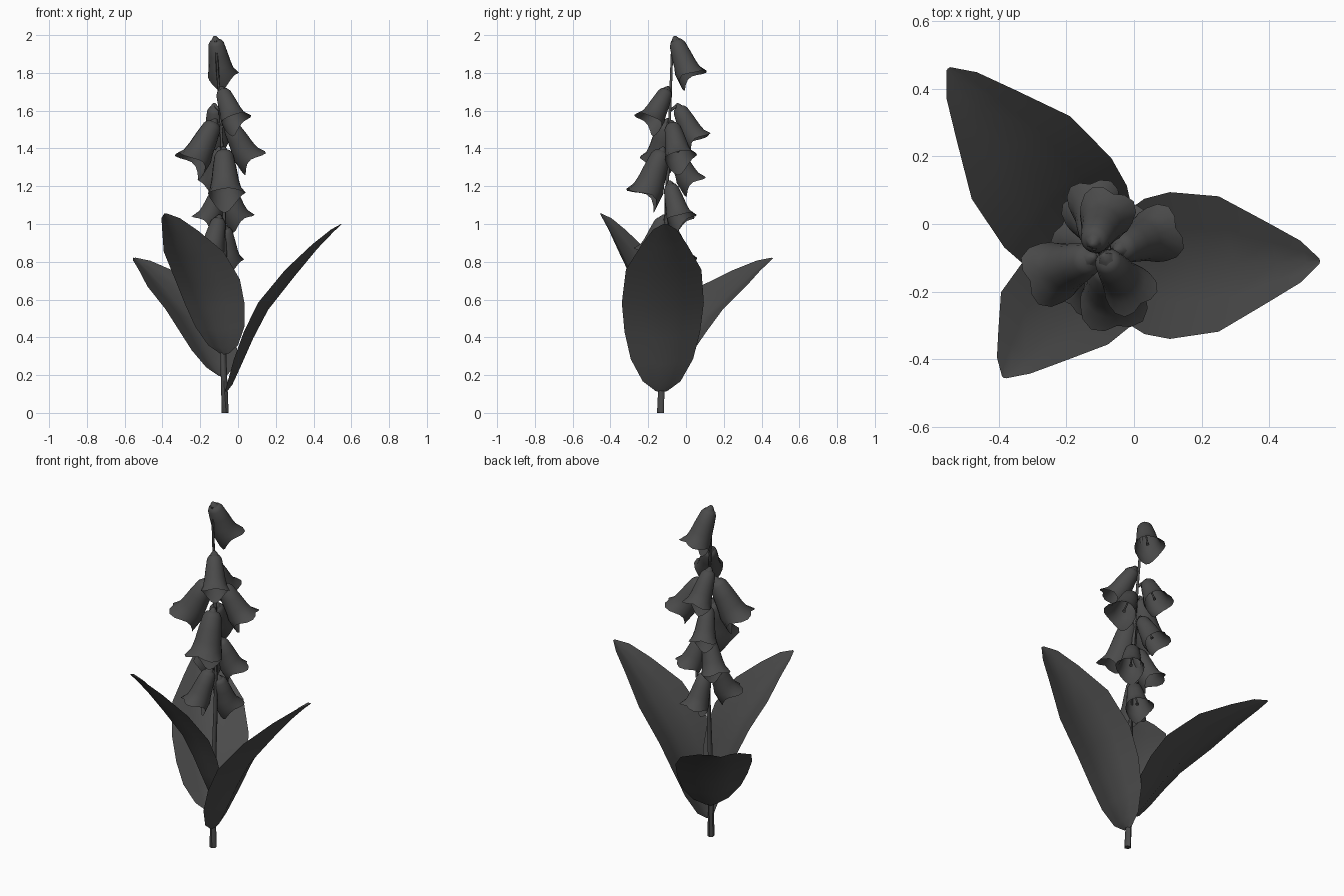
import bpy, math
from mathutils import Vector

cube = bpy.data.objects.get("Cube")
if cube:
    bpy.data.objects.remove(cube, do_unlink=True)

grey = bpy.data.materials.new("dark_grey")
grey.use_nodes = True
grey.diffuse_color = (0.07, 0.07, 0.07, 1)
grey.node_tree.nodes["Principled BSDF"].inputs["Base Color"].default_value = grey.diffuse_color


def add_mesh(name, verts, faces, smooth=60):
    mesh = bpy.data.meshes.new(name)
    mesh.from_pydata(verts, [], faces)
    mesh.materials.append(grey)
    obj = bpy.data.objects.new(name, mesh)
    bpy.context.collection.objects.link(obj)
    bpy.ops.object.select_all(action='DESELECT')
    obj.select_set(True)
    bpy.context.view_layer.objects.active = obj
    bpy.ops.object.shade_smooth_by_angle(angle=math.radians(smooth))
    return obj


def skin(rings, sides, capped=False):
    """Join equal rings of points with quads."""
    verts = [p for ring in rings for p in ring]
    faces = []
    for i in range(len(rings) - 1):
        for j in range(sides):
            k = (j + 1) % sides
            faces.append((i * sides + j, i * sides + k,
                          (i + 1) * sides + k, (i + 1) * sides + j))
    if capped:
        faces.append(tuple(reversed(range(sides))))
        faces.append(tuple(range(len(verts) - sides, len(verts))))
    return verts, faces


def tube(name, points, radii, sides=6):
    rings = []
    for i, p in enumerate(points):
        d = points[min(i + 1, len(points) - 1)] - points[max(i - 1, 0)]
        turn = d.to_track_quat('Z', 'Y')
        rings.append([p + turn @ Vector((radii[i] * math.cos(a), radii[i] * math.sin(a), 0))
                      for a in (math.tau * j / sides for j in range(sides))])
    return add_mesh(name, *skin(rings, sides, True))


# Stem, leaning slightly back and to the side
STEM = [Vector(p) for p in ((-.068, -.135, 0), (-.078, -.125, .3), (-.07, -.11, .8),
                            (-.075, -.1, 1.2), (-.095, -.085, 1.6), (-.118, -.072, 1.97))]
tube("stem", STEM, (.019, .016, .012, .01, .008, .007))


def stem_at(z):
    for a, b in zip(STEM, STEM[1:]):
        if z <= b.z:
            return a.lerp(b, (z - a.z) / (b.z - a.z))
    return STEM[-1].copy()


# Leaves: (reach, rise, half width) along the midrib, as fractions of the leaf
RIB = ((0, 0, .03), (.05, .045, .1), (.13, .165, .165), (.23, .32, .2), (.36, .49, .217),
       (.59, .69, .2), (.79, .855, .12), (.93, .955, .062), (1, 1, .008))


def leaf(name, base, tip, facing, width):
    base, tip = Vector(base), Vector(tip)
    chord = tip - base
    flat = Vector((chord.x, chord.y, 0))
    angle = math.radians(facing)
    side = Vector((-math.sin(angle), math.cos(angle), 0))
    inward = chord.cross(side).normalized()
    verts, faces = [], []
    for reach, rise, half in RIB:
        mid = base + flat * reach + Vector((0, 0, chord.z * rise))
        for s in (-1, -.5, 0, .5, 1):
            verts.append(mid + side * s * half * width + inward * abs(s) * half * .3)
    for i in range(len(RIB) - 1):
        for j in range(4):
            a = i * 5 + j
            faces.append((a, a + 1, a + 6, a + 5))
    add_mesh(name, verts, faces)


leaf("leaf_left", (-.06, -.13, .11), (.55, -.11, 1.0), 0, 1)
leaf("leaf_back", (-.085, -.11, .19), (-.55, .46, .82), 130, .95)
leaf("leaf_front", (-.075, -.14, .31), (-.385, -.455, 1.055), 244, .88)

# Bell flowers: (fraction of length, radius) from the neck to the flared mouth
BELL = ((0, .012), (.03, .034), (.12, .047), (.4, .058), (.68, .067), (.86, .077))
SIDES = 18


def flower(number, apex, mouth):
    apex, mouth = Vector(apex), Vector(mouth)
    axis = mouth - apex
    length = axis.length
    axis.normalize()
    root = stem_at(apex.z - .02)
    # The long lower lip lies on the side nearest the stem
    inner = Vector((root.x - mouth.x, root.y - mouth.y, 0))
    inner = (inner - axis * inner.dot(axis)).normalized()
    side = axis.cross(inner)
    size = length / .23

    def around(t, r, a):
        return apex + axis * t * length + (inner * math.cos(a) + side * math.sin(a)) * r * size

    angles = [math.tau * j / SIDES for j in range(SIDES)]
    rings = [[around(t, r, a) for a in angles] for t, r in BELL]
    # Two flared corners on the outer side and a broad tongue on the inner side
    rim = []
    for a in angles:
        corner = max(0, math.cos(min(a, math.tau - a) - 2.44)) ** 5
        lip = max(0, math.cos(a)) ** 2.5
        rim.append(around(.97 + .08 * corner + .34 * lip, .084 + .027 * corner - .02 * lip, a))
    add_mesh(f"bell_{number}", *skin(rings + [rim], SIDES), smooth=70)

    # Calyx, stalk and pistil
    tube(f"calyx_{number}", [apex - axis * .02, apex - axis * .004, apex + axis * .012],
         (.008, .02, .03), 6)
    tube(f"stalk_{number}", [root, (root + apex) / 2 + Vector((0, 0, .006)),
                             apex - axis * .01], (.008, .008, .009))
    tube(f"pistil_{number}", [apex + axis * length * .1, apex + axis * length * .7,
                              apex + axis * length * .8], (.005, .005, .01))


FLOWERS = (
    ((-.12, -.055, 1.975), (-.085, .018, 1.785)),
    ((-.085, -.1, 1.71), (-.02, -.185, 1.545)),
    ((-.125, -.04, 1.62), (-.115, .05, 1.445)),
    ((-.125, -.1, 1.54), (-.23, -.14, 1.33)),
    ((-.045, -.075, 1.53), (.055, -.035, 1.345)),
    ((-.075, -.125, 1.39), (-.065, -.21, 1.155)),
    ((-.1, -.06, 1.39), (-.13, .02, 1.22)),
    ((-.09, -.08, 1.2), (-.155, -.045, 1.02)),
    ((-.06, -.085, 1.21), (-.005, -.035, 1.03)),
    ((-.1, -.12, 1.03), (-.14, -.185, .85)),
    ((-.07, -.085, .98), (-.05, -.025, .8)),
)
for n, (top, end) in enumerate(FLOWERS, 1):
    flower(n, top, end)
